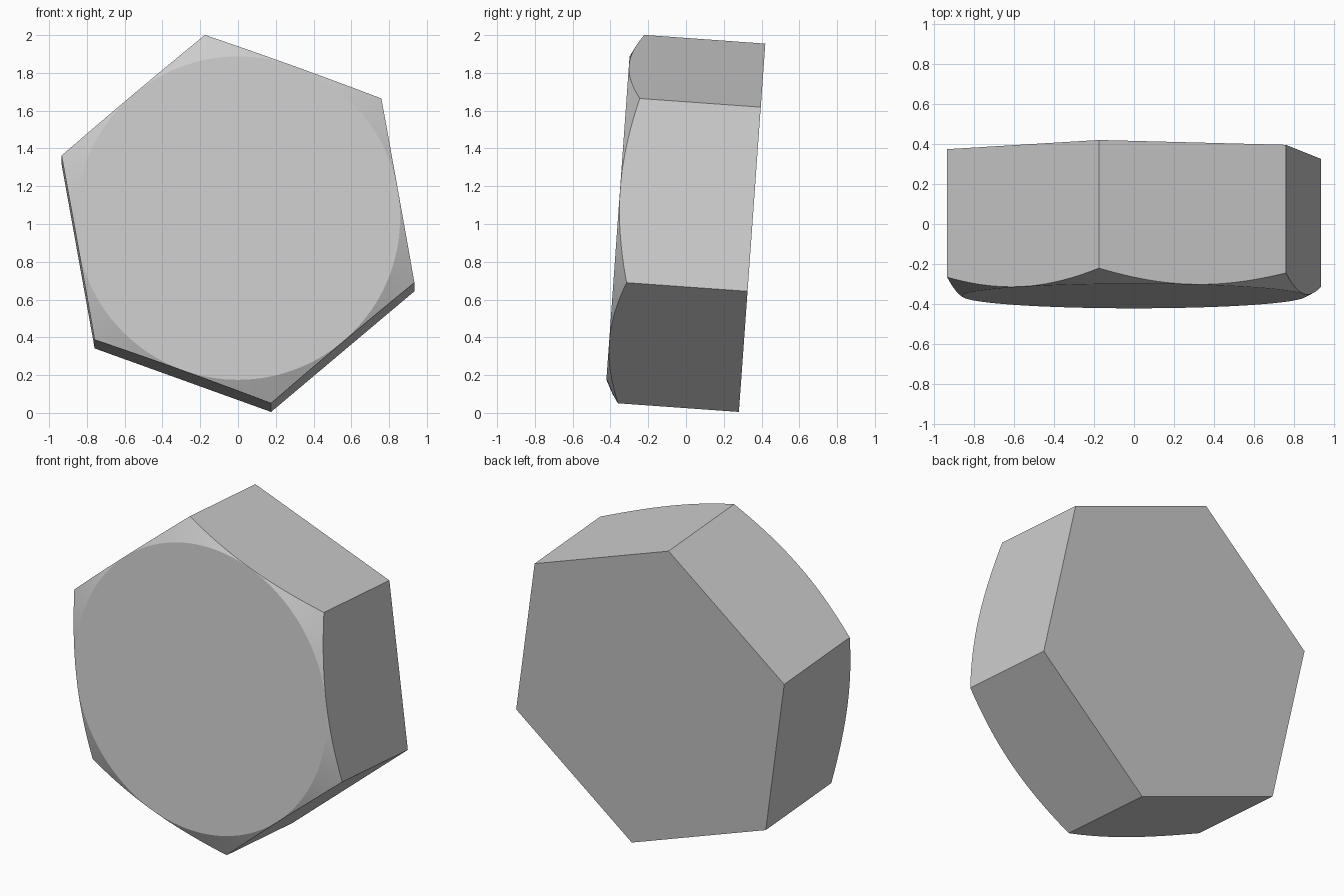
import bpy, bmesh
from math import sin, cos, radians, pi
from mathutils import Vector

if "Cube" in bpy.data.objects:
    bpy.data.objects.remove(bpy.data.objects["Cube"])

R = 0.993                    # corner radius of the hexagon
FLAT = R * cos(pi / 6)       # centre-to-flat distance
FACE_R = FLAT - 0.002        # radius of the round front face
DEPTH, CHAMFER = 0.712, 0.07
START, TILT = radians(100.15), radians(4.1)
N = 24                       # segments per hexagon side
CENTRE = Vector((0, 0.35, 0.98))


def point(r, a, d):
    """Polar point at depth d along the tilted axis (towards the front)."""
    s = r * sin(a)
    return CENTRE + Vector((r * cos(a),
                            s * sin(TILT) - d * cos(TILT),
                            s * cos(TILT) + d * sin(TILT)))


bm = bmesh.new()
back = [bm.verts.new(point(R, START + i * pi / 3, 0)) for i in range(6)]
rim, circle = [], []
for k in range(6 * N):
    step = (k % N) / N * pi / 3
    a = START + k / N * pi / 3
    r = FLAT / cos(step - pi / 6)
    d = DEPTH - CHAMFER * (r - FACE_R) / (R - FACE_R)
    rim.append(bm.verts.new(point(r, a, d)))
    circle.append(bm.verts.new(point(FACE_R, a, DEPTH)))

# flat back and round front
bm.faces.new(back[::-1])
bm.faces.new(circle)

# six flat sides with curved front edges
for i in range(6):
    arc = [rim[(i * N + k) % (6 * N)] for k in range(N + 1)]
    bm.faces.new([back[i], back[(i + 1) % 6]] + arc[::-1])

# conical chamfer, smooth shaded
for k in range(6 * N):
    n = (k + 1) % (6 * N)
    f = bm.faces.new((rim[k], rim[n], circle[n], circle[k]))
    f.smooth = True

bmesh.ops.recalc_face_normals(bm, faces=bm.faces)
mesh = bpy.data.meshes.new("hex_head")
bm.to_mesh(mesh)
bm.free()
bpy.context.collection.objects.link(bpy.data.objects.new("hex_head", mesh))
